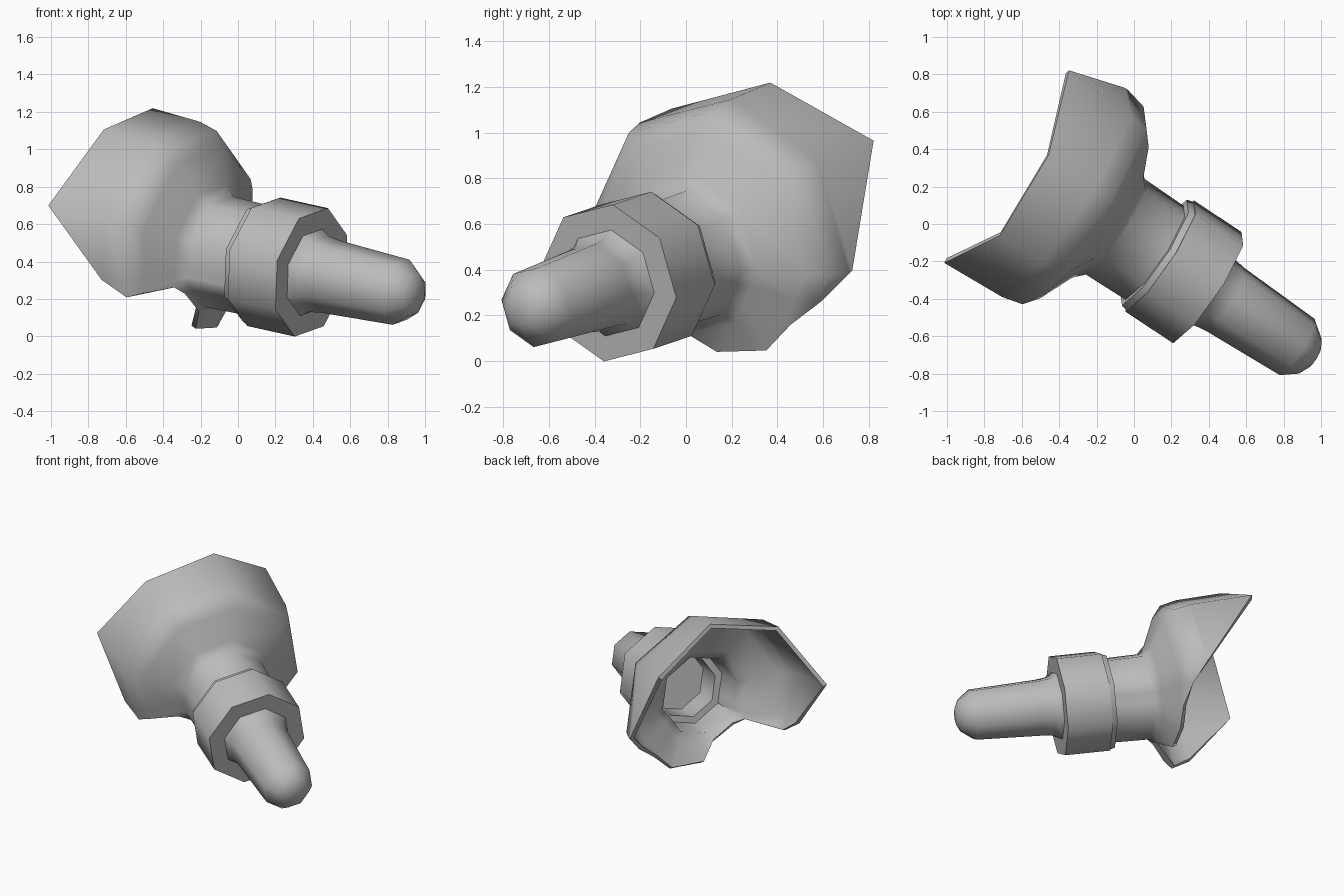
import bpy
import bmesh
import math
from mathutils import Vector

cube = bpy.data.objects.get("Cube")
if cube:
    bpy.data.objects.remove(cube)

# Tilted axis frame, centred on the front face of the collar
ORIGIN = Vector((0.392, -0.34, 0.342))
AXIS = Vector((0.82, -0.542, -0.182)).normalized()
SIDE = Vector((0, 0, 1)).cross(AXIS).normalized()
UP = AXIS.cross(SIDE)
PHASE = math.radians(10.6)
OCTAGON = [(k, None) for k in range(8)]

grey = bpy.data.materials.new("plain grey")
grey.use_nodes = True
GREY = (0.5, 0.5, 0.5, 1)
grey.diffuse_color = GREY
grey.node_tree.nodes["Principled BSDF"].inputs["Base Color"].default_value = GREY


def corner(k):
    angle = PHASE + k * math.pi / 4
    return SIDE * math.sin(angle) + UP * math.cos(angle)


def spoke(k):
    """Direction to a point on the unit octagon; fractions lie along an edge."""
    base = math.floor(k)
    return corner(base).lerp(corner(base + 1), k - base)


def radius_at(profile, s):
    for (s0, r0), (s1, r1) in zip(profile, profile[1:]):
        if s1 <= s <= s0:
            return r0 + (r1 - r0) * (s0 - s) / (s0 - s1)
    return profile[-1][1]


def lathe(name, profile, columns=OCTAGON, wall=0):
    """Sweep a front-to-back profile round the axis, ending at each column's rim."""
    bm = bmesh.new()
    rings = []
    for s, r in profile:
        ring = []
        for k, rim in columns:
            along, radius = s, r
            if rim is not None and (s < rim or s == profile[-1][0]):
                along, radius = rim, radius_at(profile, rim)
            ring.append(bm.verts.new(ORIGIN + AXIS * along + spoke(k) * radius))
        rings.append(ring)
    n = len(columns)
    for a, b in zip(rings, rings[1:]):
        for i in range(n):
            j = (i + 1) % n
            bm.faces.new((a[i], a[j], b[j], b[i]))
    bmesh.ops.remove_doubles(bm, verts=bm.verts, dist=0.0005)
    mesh = bpy.data.meshes.new(name)
    bm.to_mesh(mesh)
    bm.free()
    mesh.materials.append(grey)
    obj = bpy.data.objects.new(name, mesh)
    bpy.context.collection.objects.link(obj)
    bpy.ops.object.select_all(action='DESELECT')
    obj.select_set(True)
    bpy.context.view_layer.objects.active = obj
    if wall:
        mod = obj.modifiers.new("wall", 'SOLIDIFY')
        mod.thickness = wall
        mod.offset = -1
        bpy.ops.object.modifier_apply(modifier=mod.name)
    bpy.ops.object.shade_smooth_by_angle(angle=math.radians(50))


# Tapered rod with a rounded tip
lathe("rod", [(0.703, 0), (0.698, 0.06), (0.67, 0.115), (0.585, 0.18),
              (0.12, 0.2), (0.05, 0.21), (0, 0.24)])

# Collar with a small back lip and a stepped socket inside
lathe("collar", [(0, 0.22), (0, 0.355), (-0.31, 0.355), (-0.31, 0.347),
                 (-0.345, 0.337), (-0.345, 0.22), (-0.12, 0.22), (-0.12, 0)])

# Neck flaring into a hollow bell whose rim is cut away underneath
RIM = [(0, -1.24), (1, -1.35), (2, -0.95), (2.3, -0.83), (2.6, -0.765),
       (3, -0.735), (3.6, -0.71), (4, -0.63), (4.7, -0.635), (5, -0.655),
       (5.14, -0.8), (5.32, -0.94), (6, -1.29), (7, -1.2)]
lathe("bell", [(-0.33, 0.3), (-0.6, 0.305), (-0.655, 0.36), (-0.745, 0.55),
               (-0.81, 0.63), (-0.925, 0.658), (-1.35, 0.68)], RIM, wall=0.03)
